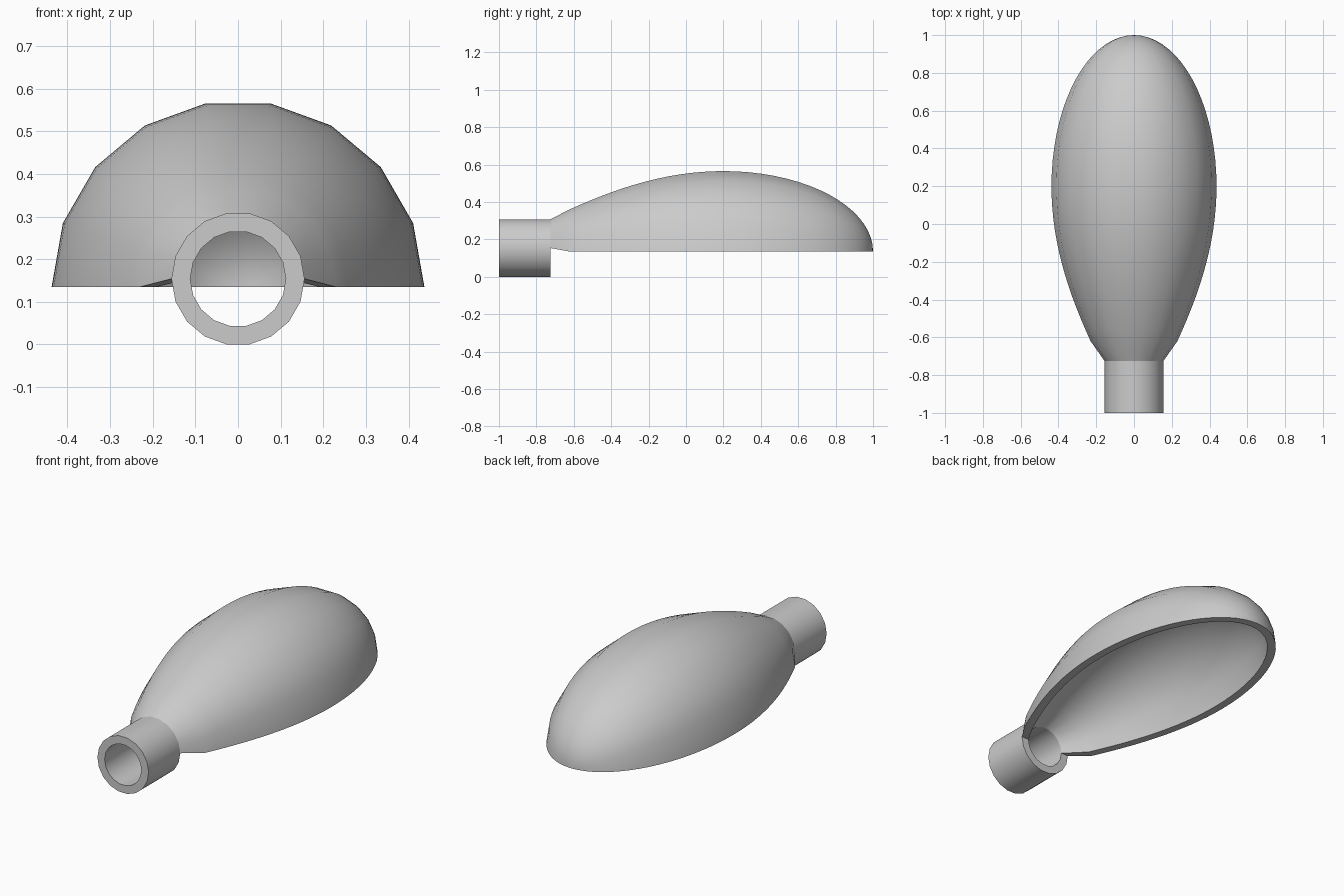
import bpy, bmesh
from math import sin, cos, pi, radians
from mathutils import Vector

cube = bpy.data.objects.get("Cube")
if cube:
    bpy.data.objects.remove(cube, do_unlink=True)

grey = bpy.data.materials.new("plain grey")
grey.use_nodes = True
grey.diffuse_color = (0.6, 0.6, 0.6, 1)
grey.node_tree.nodes["Principled BSDF"].inputs["Base Color"].default_value = (0.6, 0.6, 0.6, 1)

SIDES = 18
NECK_Y, NECK_R, NECK_Z = -0.725, 0.156, 0.154
AXIS_Z, WIDE_Y, WIDE_R = 0.135, 0.2, 0.437
WALL = 0.044


def ring(bm, y, r, cz, count):
    """Points of an arc around the long axis, one per 20 degrees."""
    return [bm.verts.new((r * cos(2 * pi * i / SIDES), y, cz + r * sin(2 * pi * i / SIDES)))
            for i in range(count)]


def bridge(bm, a, b, closed=False):
    n = len(a)
    for i in range(n if closed else n - 1):
        j = (i + 1) % n
        bm.faces.new((a[i], a[j], b[j], b[i]))


def finish(bm, name):
    bmesh.ops.remove_doubles(bm, verts=bm.verts, dist=1e-5)
    bmesh.ops.recalc_face_normals(bm, faces=bm.faces)
    mesh = bpy.data.meshes.new(name)
    bm.to_mesh(mesh)
    bm.free()
    obj = bpy.data.objects.new(name, mesh)
    bpy.context.collection.objects.link(obj)
    mesh.materials.append(grey)
    bpy.ops.object.select_all(action="DESELECT")
    obj.select_set(True)
    bpy.context.view_layer.objects.active = obj
    bpy.ops.object.shade_smooth_by_angle(angle=radians(32))


# Hollow neck tube
bm = bmesh.new()
loops = [ring(bm, y, r, NECK_Z, SIDES) for y, r in
         ((-1, NECK_R), (NECK_Y, NECK_R), (NECK_Y, NECK_R - WALL), (-1, NECK_R - WALL))]
for k in range(4):
    bridge(bm, loops[k], loops[(k + 1) % 4], closed=True)
finish(bm, "neck_tube")

# Half egg profile: long taper towards the neck, elliptical nose at the back
outer = [Vector((NECK_Y, NECK_R))]
for i in range(14):
    y = -0.62 + 0.82 * i / 14
    outer.append(Vector((y, WIDE_R * cos(1.24 * (WIDE_Y - y)))))
for i in range(19):
    a = pi / 2 * i / 18
    outer.append(Vector((WIDE_Y + 0.8 * sin(a), WIDE_R * cos(a))))
outer[-1].y = 0

# Inner profile follows the outer one at the wall thickness
inner = [Vector((NECK_Y, NECK_R - WALL))]
for i in range(1, len(outer) - 1):
    t = (outer[i + 1] - outer[i - 1]).normalized()
    inner.append(outer[i] + Vector((t.y, -t.x)) * WALL)
inner.append(Vector((1 - WALL, 0)))

# Half egg shell, open underneath, with a flat rim
bm = bmesh.new()
half = SIDES // 2 + 1
skins = []
for profile in (outer, inner):
    arcs = [ring(bm, p.x, max(p.y, 0), NECK_Z if k == 0 else AXIS_Z, half)
            for k, p in enumerate(profile)]
    for a, b in zip(arcs, arcs[1:]):
        bridge(bm, a, b)
    skins.append(arcs)
out, inn = skins
for side in (0, -1):
    bridge(bm, [a[side] for a in out], [a[side] for a in inn])
bridge(bm, out[0], inn[0])
finish(bm, "half_egg_shell")
